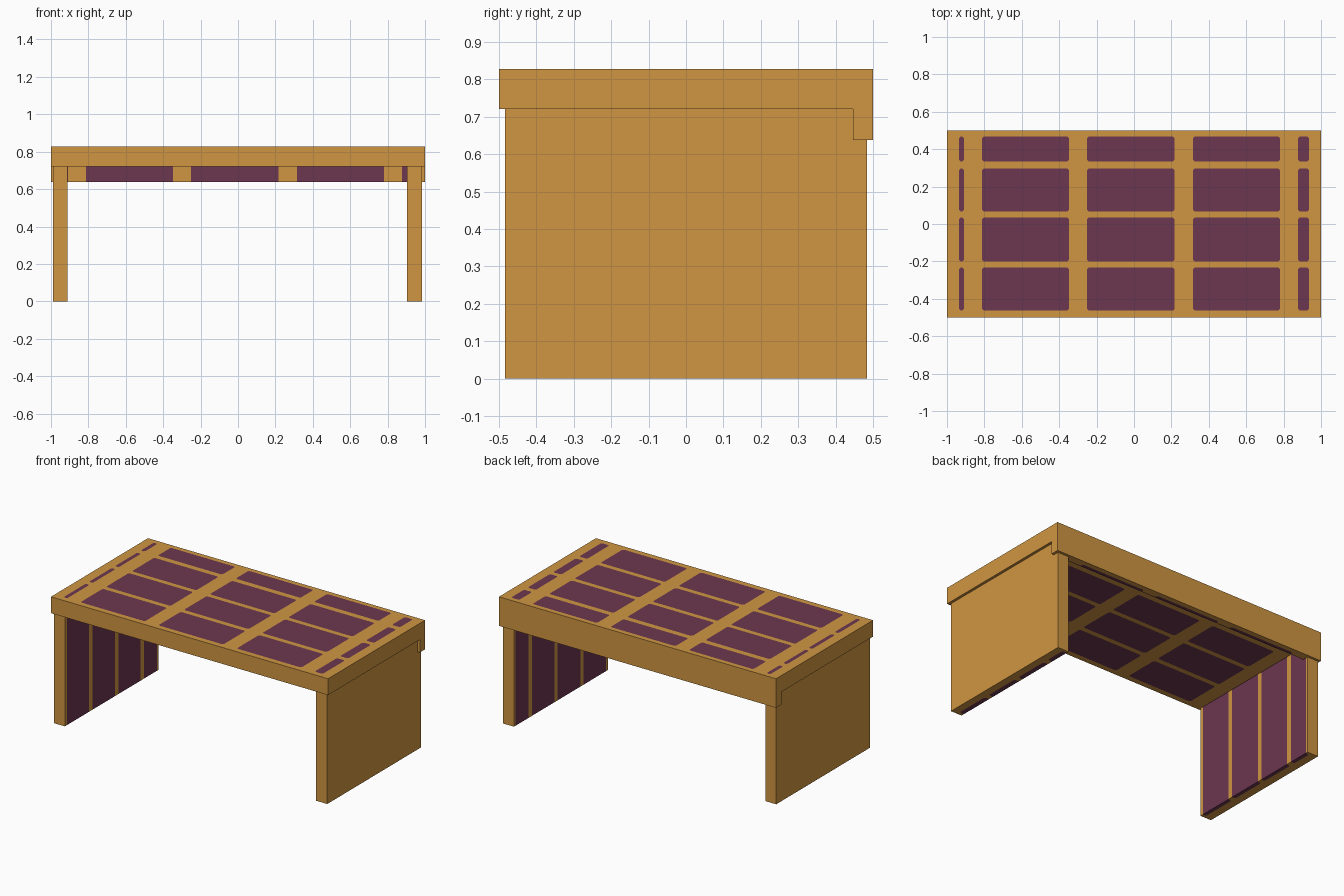
import bpy, bmesh
from mathutils import Vector

if "Cube" in bpy.data.objects:
    bpy.data.objects.remove(bpy.data.objects["Cube"])


def material(name, rgb):
    m = bpy.data.materials.new(name)
    m.diffuse_color = (*rgb, 1.0)
    m.use_nodes = True
    m.node_tree.nodes["Principled BSDF"].inputs["Base Color"].default_value = m.diffuse_color
    return m


WOOD = material("golden wood", (0.63, 0.305, 0.054))
PLUM = material("plum panel", (0.155, 0.038, 0.080))

# Plum inlay pattern seen from above: columns in x, rows in y
COLS = [(-0.936, -0.909), (-0.813, -0.348), (-0.251, 0.217), (0.315, 0.780), (0.877, 0.935)]
ROWS = [(-0.463, -0.233), (-0.200, 0.035), (0.067, 0.297), (0.334, 0.468)]


def inside(v, spans):
    return any(a + 1e-4 < v < b - 1e-4 for a, b in spans)


def inlaid_box(name, lo, hi):
    """Box cut along the pattern lines, plum wherever a face lies inside a cell."""
    lo, hi = Vector(lo), Vector(hi)
    bm = bmesh.new()
    bmesh.ops.create_cube(bm, size=1)
    for v in bm.verts:
        v.co = Vector([(lo[i] + hi[i]) / 2 + v.co[i] * (hi[i] - lo[i]) for i in range(3)])
    for axis, spans in ((0, COLS), (1, ROWS)):
        normal = Vector((axis == 0, axis == 1, 0))
        for p in (c for span in spans for c in span):
            if lo[axis] < p < hi[axis]:
                bmesh.ops.bisect_plane(bm, geom=bm.verts[:] + bm.edges[:] + bm.faces[:],
                                       dist=1e-5, plane_co=normal * p, plane_no=normal)
    # clip the panel corners
    bm.normal_update()
    corners = [v for v in bm.verts if len(v.link_edges) == 4
               and all(abs(f.normal.z) > 0.9 for f in v.link_faces)]
    if corners:
        bmesh.ops.bevel(bm, geom=corners, offset=0.009, segments=1, affect='VERTICES')
    for f in bm.faces:
        c = f.calc_center_median()
        f.material_index = int(inside(c.x, COLS) and inside(c.y, ROWS))
    bmesh.ops.recalc_face_normals(bm, faces=bm.faces[:])
    me = bpy.data.meshes.new(name)
    bm.to_mesh(me)
    bm.free()
    me.materials.append(WOOD)
    me.materials.append(PLUM)
    ob = bpy.data.objects.new(name, me)
    bpy.context.collection.objects.link(ob)
    return ob


# Table top, two slab legs and the rear rail
inlaid_box("table_top", (-1, -0.5, 0.721), (1, 0.5, 0.828))
inlaid_box("left_leg", (-0.99, -0.484, 0), (-0.911, 0.484, 0.721))
inlaid_box("right_leg", (0.903, -0.484, 0), (0.983, 0.484, 0.721))
inlaid_box("rear_rail", (-1, 0.446, 0.638), (1, 0.5, 0.721))
